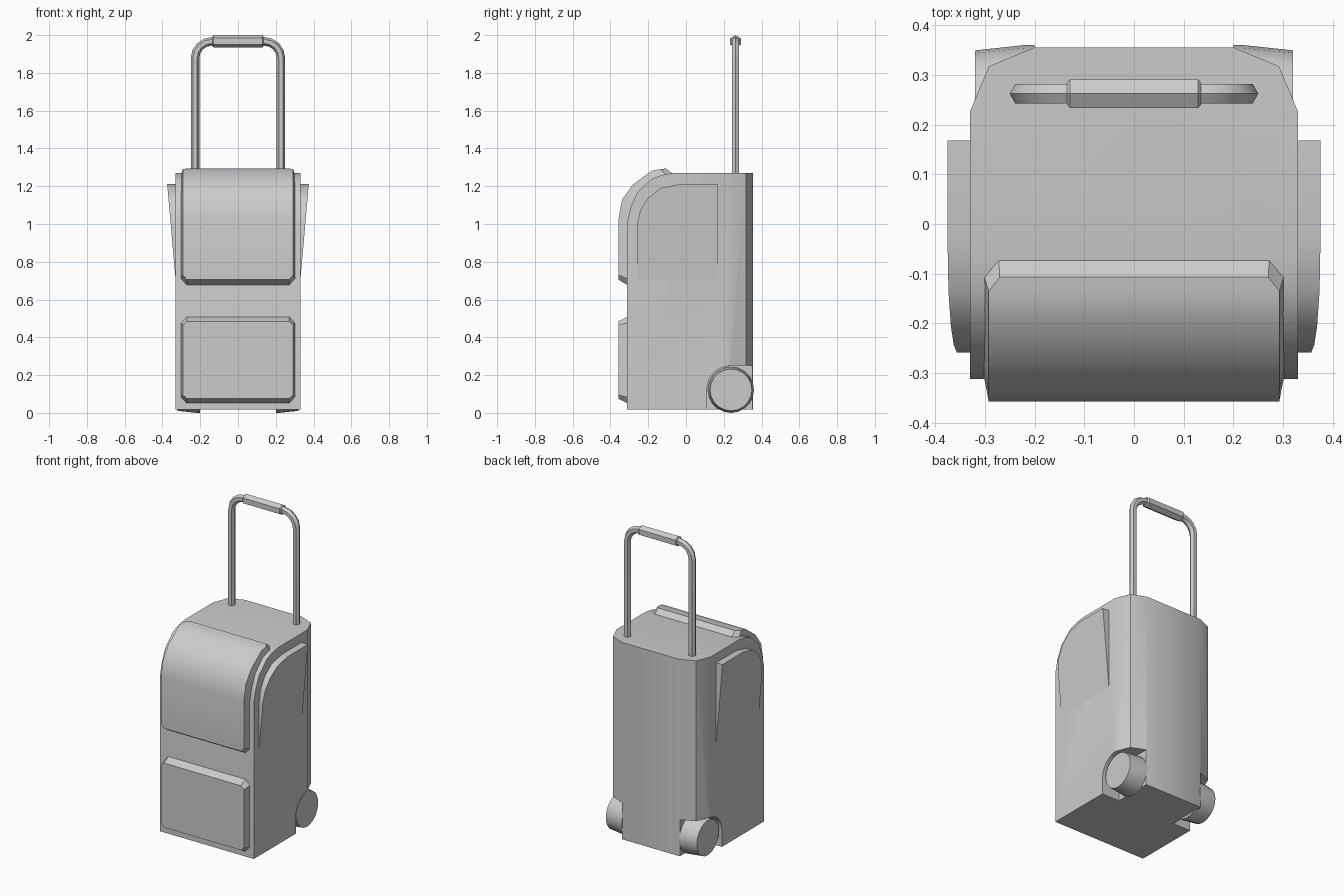
import bpy, bmesh
from math import sin, cos, pi
from mathutils import Vector

cube = bpy.data.objects.get("Cube")
if cube:
    bpy.data.objects.remove(cube, do_unlink=True)

grey = bpy.data.materials.new("plain grey")
grey.use_nodes = True
tone = (0.6, 0.6, 0.6, 1)
grey.diffuse_color = tone
grey.node_tree.nodes["Principled BSDF"].inputs["Base Color"].default_value = tone


def finish(name, bm, smooth=True):
    bmesh.ops.recalc_face_normals(bm, faces=bm.faces)
    mesh = bpy.data.meshes.new(name)
    bm.to_mesh(mesh)
    bm.free()
    obj = bpy.data.objects.new(name, mesh)
    bpy.context.collection.objects.link(obj)
    mesh.materials.append(grey)
    if smooth:
        bpy.ops.object.select_all(action='DESELECT')
        obj.select_set(True)
        bpy.context.view_layer.objects.active = obj
        bpy.ops.object.shade_smooth_by_angle(angle=pi / 6)
    return obj


def loft(rings):
    """Skin closed rings of points and cap both ends."""
    bm = bmesh.new()
    rows = [[bm.verts.new(p) for p in ring] for ring in rings]
    n = len(rows[0])
    for a, b in zip(rows, rows[1:]):
        for i in range(n):
            j = (i + 1) % n
            bm.faces.new((a[i], a[j], b[j], b[i]))
    bm.faces.new(rows[0])
    bm.faces.new(rows[-1])
    return bm


def prism(profile, x_in, x_out):
    """Extrude a (y, z) profile along x; x_out is a function of z."""
    return loft([[(x_in, y, z) for y, z in profile],
                 [(x_out(z), y, z) for y, z in profile]])


def sweep(path, radii):
    """Six-sided tube along an (x, z) path at the handle's depth."""
    pts = [Vector(p) for p in path]
    rings = []
    for i, p in enumerate(pts):
        before = (p - pts[i - 1]).normalized() if i else Vector((0, 0))
        after = (pts[i + 1] - p).normalized() if i < len(pts) - 1 else Vector((0, 0))
        t = (before + after).normalized()
        n = Vector((-t.y, t.x))
        r = radii[i]
        rings.append([(p.x + n.x * r * cos(k * pi / 3), 0.262 + r * sin(k * pi / 3),
                       p.y + n.y * r * cos(k * pi / 3)) for k in range(6)])
    return loft(rings)


def padded_panel(name, base, outer):
    """Raised panel with bevelled rim and clipped corners along a (y, z) path."""
    rings = []
    last = len(base) - 1
    for i, (b, o) in enumerate(zip(base, outer)):
        end = i in (0, last)
        wb, wo = (0.272, 0.27) if end else (0.303, 0.292)
        rings.append([(-wb, *b), (-wo, *o), (wo, *o), (wb, *b)])
    return finish(name, loft(rings))


# Main case, rounded at the top front and the two rear uprights
arch = [(-0.312, 1.01), (-0.293, 1.09), (-0.257, 1.168),
        (-0.18, 1.24), (-0.125, 1.26), (-0.06, 1.27)]
bm = prism([(-0.312, 0.018)] + arch + [(0.355, 1.27), (0.355, 0.018)],
           -0.33, lambda z: 0.33)
rear = [e for e in bm.edges if all(v.co.y > 0.35 for v in e.verts)
        and abs(e.verts[0].co.z - e.verts[1].co.z) > 1]
bmesh.ops.bevel(bm, geom=rear, offset=0.13, segments=2, profile=0.5, affect='EDGES')
case = finish("case", bm, False)

# Wheel wells cut from the rear lower corners
well = [(0.11, -0.1)] + [(0.238 - 0.128 * cos(k * pi / 12), 0.122 + 0.128 * sin(k * pi / 12))
                         for k in range(7)] + [(0.5, 0.25), (0.5, -0.1)]
for side, label in ((1, "left"), (-1, "right")):
    cutter = finish(label + "_well_cutter",
                    prism(well, side * 0.205, lambda z: side * 0.5), False)
    cutter.hide_render = True
    cut = case.modifiers.new(label + "_well", 'BOOLEAN')
    cut.operation = 'DIFFERENCE'
    cut.solver = 'EXACT'
    cut.object = cutter
bpy.context.view_layer.objects.active = case
case.select_set(True)
for mod in list(case.modifiers):
    bpy.ops.object.modifier_apply(modifier=mod.name)
for label in ("left", "right"):
    bpy.data.objects.remove(bpy.data.objects[label + "_well_cutter"], do_unlink=True)
bpy.ops.object.shade_smooth_by_angle(angle=pi / 6)

# Curved front flap
padded_panel("top_flap",
             [(-0.30, 0.67), (-0.30, 0.705), (-0.30, 1.02), (-0.28, 1.1), (-0.247, 1.16),
              (-0.17, 1.23), (-0.10, 1.255), (-0.065, 1.262)],
             [(-0.357, 0.705), (-0.357, 0.73), (-0.357, 1.03), (-0.338, 1.13), (-0.28, 1.21),
              (-0.18, 1.283), (-0.135, 1.29), (-0.107, 1.294)])

# Lower front pocket
padded_panel("front_pocket",
             [(-0.30, z) for z in (0.045, 0.08, 0.48, 0.515)],
             [(-0.357, z) for z in (0.075, 0.095, 0.465, 0.485)])

# Tapering side pods and wheels
pod = [(-0.258, 0.69), (-0.258, 1.0), (-0.243, 1.07), (-0.205, 1.135),
       (-0.135, 1.19), (-0.03, 1.212), (0.168, 1.212), (0.168, 0.69)]
for side, label in ((1, "left"), (-1, "right")):
    finish(label + "_side_pod",
           prism(pod, side * 0.30, lambda z: side * (0.329 + (z - 0.69) * 0.088)))
    rings = [[(side * x, 0.238 + r * cos(k * pi / 10), 0.122 + r * sin(k * pi / 10))
              for k in range(20)] for x, r in ((0.2, 0.122), (0.217, 0.122), (0.32, 0.111))]
    finish(label + "_wheel", loft(rings))

# Telescopic handle with rounded corners
top, half, bend = 1.967, 0.2275, 0.09
corner = [(half - bend + bend * cos(k * pi / 8), top - bend + bend * sin(k * pi / 8))
          for k in range(5)]
path = [(half, 1.2)] + corner
path += [(-x, z) for x, z in reversed(path)]
finish("pull_handle", sweep(path, [0.0225] * len(path)))

# Hand grip
finish("hand_grip", sweep([(x, top) for x in (-0.135, -0.129, 0.129, 0.135)],
                          [0.025, 0.033, 0.033, 0.025]))
